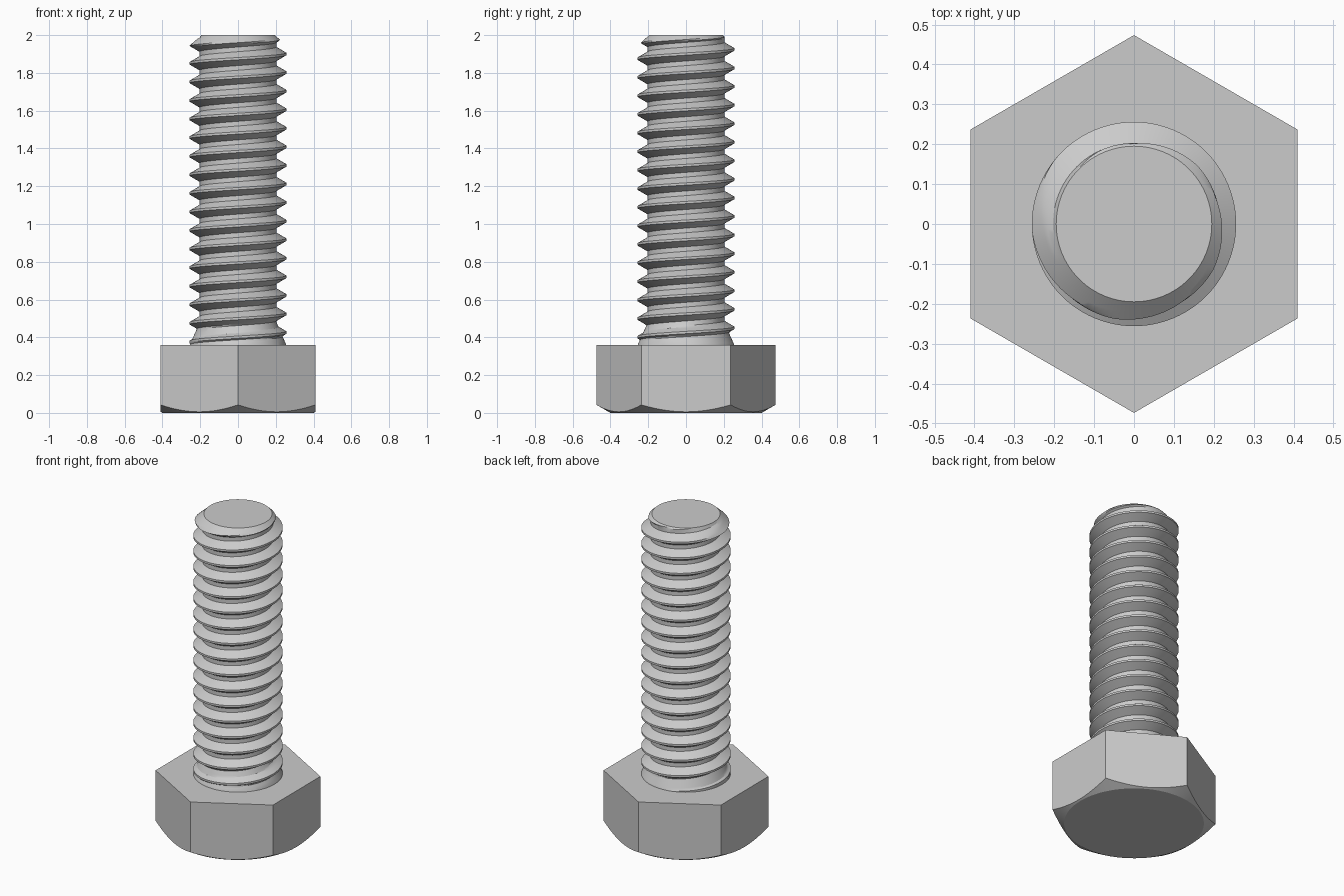
import bpy, bmesh, math

if "Cube" in bpy.data.objects:
    bpy.data.objects.remove(bpy.data.objects["Cube"])

HEAD_TOP, TIP = 0.36, 2.0
FLAT_R, FACE_R = 0.41, 0.40          # hexagon inradius, chamfer circle radius
ROOT, CREST, PITCH = 0.203, 0.256, 0.0983
CREST_Z = 1.90                       # height of one crest on the +x side
SEGS = 96

steel = bpy.data.materials.new("plain_grey_steel")
steel.use_nodes = True
grey = (0.6, 0.6, 0.6, 1)
steel.diffuse_color = grey
steel.node_tree.nodes["Principled BSDF"].inputs["Base Color"].default_value = grey


def finish(name, bm):
    """Weld, orient and shade a mesh, then link it."""
    bmesh.ops.remove_doubles(bm, verts=bm.verts, dist=0.0002)
    bmesh.ops.recalc_face_normals(bm, faces=bm.faces)
    mesh = bpy.data.meshes.new(name)
    bm.to_mesh(mesh)
    bm.free()
    mesh.materials.append(steel)
    obj = bpy.data.objects.new(name, mesh)
    bpy.context.collection.objects.link(obj)
    bpy.ops.object.select_all(action='DESELECT')
    obj.select_set(True)
    bpy.context.view_layer.objects.active = obj
    bpy.ops.object.shade_smooth_by_angle(angle=math.radians(25))


def skin(bm, rows):
    """Join neighbouring rows of vertices with quads."""
    for low, high in zip(rows, rows[1:]):
        for i in range(len(low) - 1):
            bm.faces.new((low[i], low[i + 1], high[i + 1], high[i]))


def polar(bm, r, a, z):
    return bm.verts.new((r * math.cos(a), r * math.sin(a), z))


# Hexagonal head, corners on the y axis, underside trimmed by a shallow cone
bm = bmesh.new()
rings = [[], [], []]
for i in range(SEGS + 1):
    a = math.tau * i / SEGS
    off = (a + math.pi / 6) % (math.pi / 3) - math.pi / 6
    r = FLAT_R / math.cos(off)
    rings[0].append(polar(bm, FACE_R, a, 0))
    rings[1].append(polar(bm, r, a, (r - FACE_R) * math.tan(math.pi / 6)))
    rings[2].append(polar(bm, r, a, HEAD_TOP))
skin(bm, rings)
bm.faces.new(rings[0][:-1])
bm.faces.new(rings[2][:-1])
finish("hex_head", bm)


# Threaded shank: a 60 degree profile swept on a right-handed helix
def thread_radius(t):
    """Radius at a fraction t of the pitch away from a crest."""
    d = abs((t + 0.5) % 1 - 0.5)
    k = min(max((d - 1 / 16) / (3 / 8 - 1 / 16), 0), 1)
    return CREST + (ROOT - CREST) * k


def shank_radius(t, z):
    runout = CREST - 0.45 * (z - HEAD_TOP)
    tip_chamfer = 0.195 + 1.1 * (TIP - z)
    return min(max(thread_radius(t), runout), tip_chamfer, CREST)


flank = [1 / 16 + (5 / 16) * k / 4 for k in range(5)]
steps = flank + [1 - t for t in reversed(flank)]
bm = bmesh.new()
rows = []
for turn in range(-18, 3):
    for t in steps:
        row = []
        for i in range(SEGS + 1):
            a = math.tau * i / SEGS
            z = CREST_Z + PITCH * (turn + t + i / SEGS)
            z_in = min(max(z, HEAD_TOP - 0.005), TIP)
            phase = (z_in - CREST_Z) / PITCH - i / SEGS
            row.append(polar(bm, shank_radius(phase, z_in), a, z_in))
        rows.append(row)
skin(bm, rows)
bmesh.ops.remove_doubles(bm, verts=bm.verts, dist=0.0002)
bmesh.ops.dissolve_degenerate(bm, dist=0.0001, edges=bm.edges)
# Flat tip and hidden base
bmesh.ops.holes_fill(bm, edges=[e for e in bm.edges if e.is_boundary], sides=0)
finish("threaded_shank", bm)
